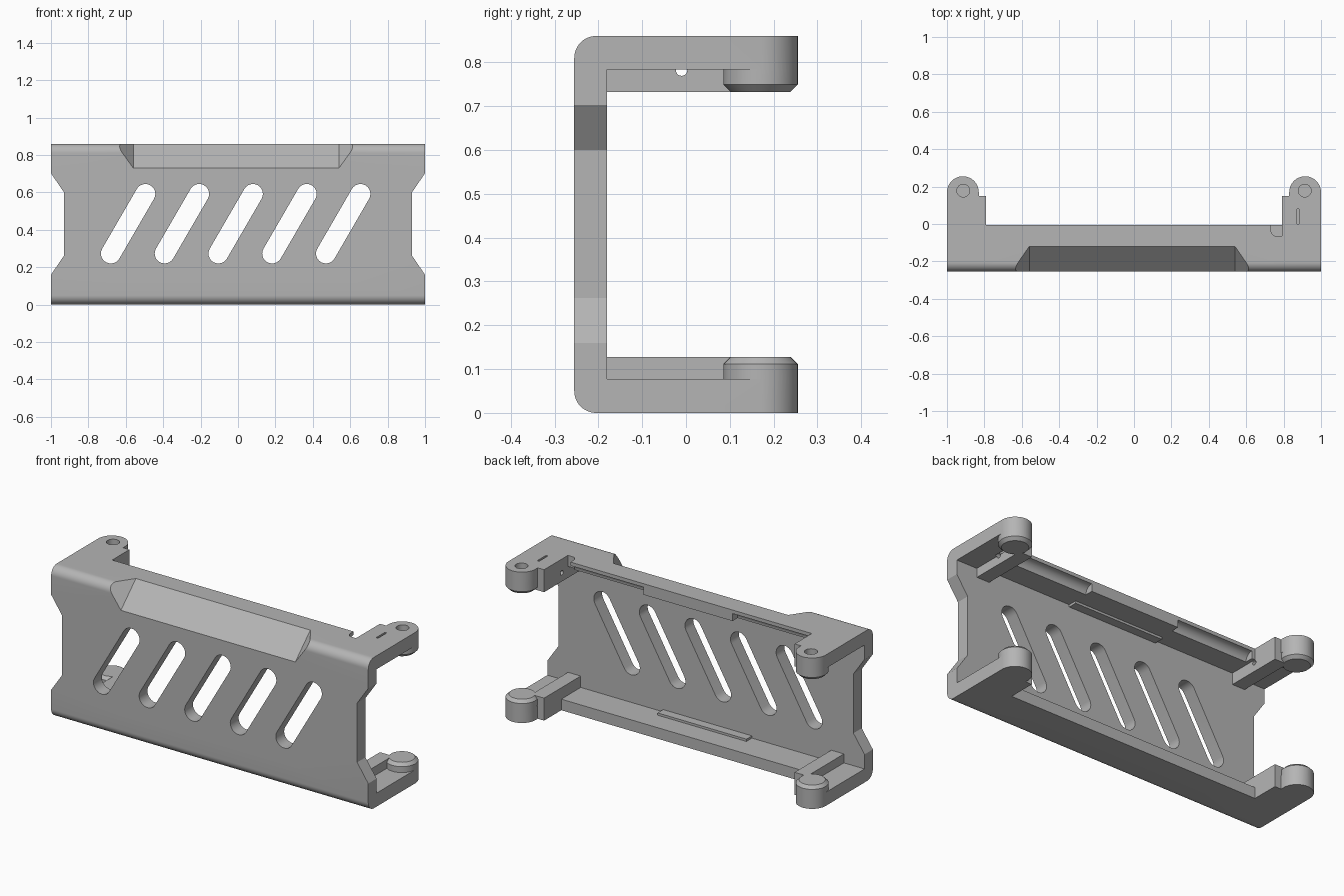
import bpy, bmesh
from math import sin, cos, pi, radians, atan2
from mathutils import Vector

cube = bpy.data.objects.get("Cube")
if cube:
    bpy.data.objects.remove(cube)

H = 0.86          # total height
MID = H / 2
SIDES = [(sx, sz) for sx in (1, -1) for sz in (1, -1)]

grey = bpy.data.materials.new("plain grey")
grey.use_nodes = True
grey.diffuse_color = (0.46, 0.46, 0.46, 1)
grey.node_tree.nodes["Principled BSDF"].inputs["Base Color"].default_value = (0.46, 0.46, 0.46, 1)


def make(name, bm, sx=1, sz=1):
    """Turn a bmesh into an object, mirrored across the centre planes on demand."""
    for v in bm.verts:
        v.co.x *= sx
        v.co.z = MID + sz * (v.co.z - MID)
    bmesh.ops.recalc_face_normals(bm, faces=bm.faces)
    me = bpy.data.meshes.new(name)
    bm.to_mesh(me)
    bm.free()
    me.materials.append(grey)
    ob = bpy.data.objects.new(name, me)
    bpy.context.collection.objects.link(ob)
    return ob


def prism(name, axis, pts, lo, hi, sx=1, sz=1):
    """Extrude a 2D outline along an axis; pts are the two other coordinates in order."""
    bm = bmesh.new()
    verts = []
    for a, b in pts:
        co = [a, b]
        co.insert("xyz".index(axis), lo)
        verts.append(bm.verts.new(co))
    face = bm.faces.new(verts)
    res = bmesh.ops.extrude_face_region(bm, geom=[face])
    step = Vector([hi - lo if c == axis else 0 for c in "xyz"])
    bmesh.ops.translate(bm, verts=[g for g in res["geom"] if isinstance(g, bmesh.types.BMVert)], vec=step)
    return make(name, bm, sx, sz)


def hull(name, pts, sx=1, sz=1):
    bm = bmesh.new()
    for p in pts:
        bm.verts.new(p)
    bmesh.ops.convex_hull(bm, input=bm.verts)
    return make(name, bm, sx, sz)


def arc(c, r, a0, a1, n=12):
    return [(c[0] + r * cos(radians(a0 + (a1 - a0) * i / n)),
             c[1] + r * sin(radians(a0 + (a1 - a0) * i / n))) for i in range(n + 1)]


def circle(c, r, n=48):
    return arc(c, r, 0, 360 - 360 / n, n - 1)


def rect(a0, a1, b0, b1):
    return [(a0, b0), (a1, b0), (a1, b1), (a0, b1)]


def combine(target, other, op):
    mod = target.modifiers.new(op.lower(), 'BOOLEAN')
    mod.operation, mod.solver, mod.object = op, 'EXACT', other
    bpy.context.view_layer.objects.active = target
    bpy.ops.object.modifier_apply(modifier=mod.name)
    bpy.data.objects.remove(other)


# C-shaped channel: front wall with an upper and a lower flange
EDGE, WALL, FRONT, INNER = -0.005, -0.18, -0.255, 0.797
profile = ([(EDGE, 0)] + [(EDGE, H - INNER), (WALL, H - INNER), (WALL, INNER), (EDGE, INNER), (EDGE, H)]
           + arc((FRONT + 0.05, H - 0.05), 0.05, 90, 180) + arc((FRONT + 0.05, 0.05), 0.05, 180, 270))
body = prism("bracket_frame", "x", profile, -1, 1)


def cut(ob):
    combine(body, ob, 'DIFFERENCE')


def add(ob):
    combine(body, ob, 'UNION')


# Tapered notches in both ends of the wall
for s in (1, -1):
    cut(prism("end_notch", "y", [(0.93, 0.262), (1.1, 0.014), (1.1, 0.848), (0.93, 0.6)], -0.4, 0.1, s))

# Five slanted slots
ang = 60
for i in range(5):
    x = -0.68 + 0.2875 * i
    cut(prism("slot", "y", arc((x + 0.185, 0.592), 0.053, ang - 90, ang + 90)
              + arc((x, 0.273), 0.053, ang + 90, ang + 270), -0.4, 0.0))

for sz in (1, -1):
    # Stiffening bar behind the chamfer
    add(prism("inner_bar", "x", rect(-0.19, -0.13, 0.784, 0.81), -0.29, 0.27, 1, sz))
    # Chamfer with sloping ends along the front corner
    pts = []
    for d in (0, 0.15):
        for x in (-0.56 - d, 0.54 + d):
            for y, z in ((-0.275, 0.711), (-0.10, 0.879)):
                pts.append((x, y - d * 0.707, z + d * 0.707))
    cut(hull("chamfer", pts, 1, sz))
    # Rounded grooves under the flange edge
    for x0, x1 in ((-0.77, -0.29), (0.27, 0.77)):
        cut(prism("groove", "x", circle((EDGE - 0.003, INNER), 0.043), x0, x1, 1, sz))

# Four corner arms: plate, rib and round boss
BX, BY, R = 0.915, 0.17, 0.085
for sx, sz in SIDES:
    outline = ([(0.79, -0.19), (1, -0.19)] + arc((BX, BY), R, 0, 180, 24) + [(BX - R, 0.15), (0.79, 0.15)])
    add(prism("arm_plate", "z", outline, 0.783, H, sx, sz))
    add(prism("arm_rib", "z", rect(0.79, 0.87, -0.19, 0.15), 0.732, H - 0.01, sx, sz))
    ring = circle((BX, BY), R)
    tip = circle((BX, BY), R - 0.017)
    add(hull("boss", [(x, y, z) for z in (0.749, H) for x, y in ring] + [(x, y, 0.732) for x, y in tip], sx, sz))

# Holes, thin slots and corner reliefs of the arms
for sx, sz in SIDES:
    cut(prism("boss_hole", "z", circle((BX - 0.002, 0.178), 0.034, 32), 0.765, 0.9, sx, sz))
    cut(prism("thin_slot", "z", rect(0.871, 0.883, 0.0, 0.08), 0.7, 0.9, sx, sz))
    cut(prism("rib_hole", "x", circle((-0.01, 0.782), 0.013, 20), 0.75, 0.884, sx, sz))
    near = 0.733 if sx > 0 else 0.755
    relief = arc((near + 0.03, -0.035), 0.03, 180, 270, 8) + [(0.79, -0.065), (0.79, 0.05), (near, 0.05)]
    cut(prism("corner_relief", "z", relief, 0.7, 0.9, sx, sz))

# Single material and smooth round parts
body.data.materials.clear()
body.data.materials.append(grey)
for p in body.data.polygons:
    p.material_index = 0
bpy.ops.object.select_all(action='DESELECT')
body.select_set(True)
bpy.context.view_layer.objects.active = body
bpy.ops.object.shade_smooth_by_angle(angle=radians(30))
